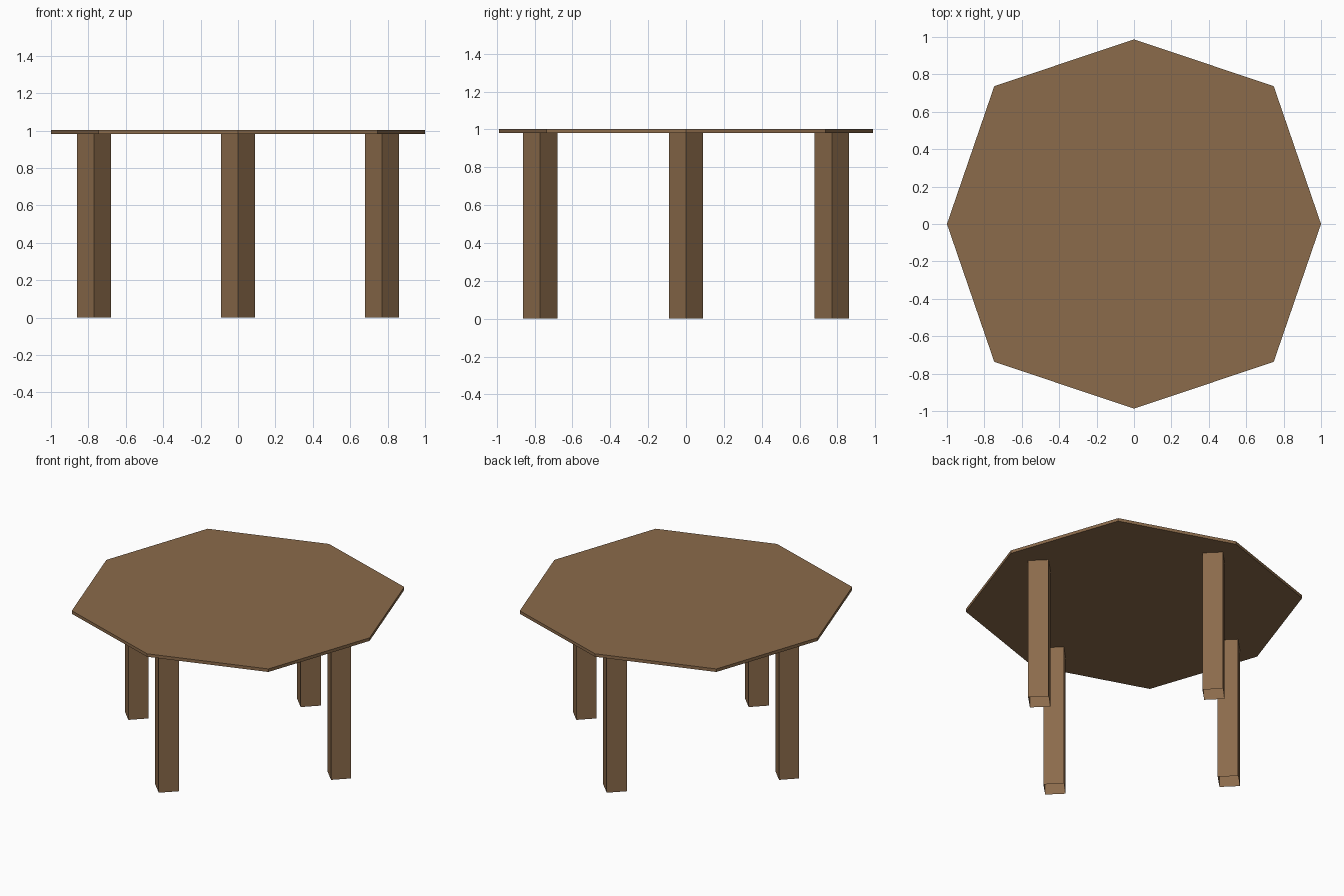
import bpy, bmesh

cube = bpy.data.objects.get("Cube")
if cube:
    bpy.data.objects.remove(cube, do_unlink=True)

# One brown wood colour for the whole table
wood = bpy.data.materials.new("brown_wood")
wood.use_nodes = True
colour = (0.26, 0.147, 0.07, 1)
wood.diffuse_color = colour
wood.node_tree.nodes["Principled BSDF"].inputs["Base Color"].default_value = colour

UNDERSIDE, TOP = 0.982, 1.003


def prism(name, outline, z0, z1, location=(0, 0, 0), capped=True):
    """Extrude a flat outline upward; uncapped prisms stay open at both ends."""
    bm = bmesh.new()
    low = [bm.verts.new((x, y, z0)) for x, y in outline]
    high = [bm.verts.new((x, y, z1)) for x, y in outline]
    n = len(outline)
    for i in range(n):
        j = (i + 1) % n
        bm.faces.new((low[i], low[j], high[j], high[i]))
    if capped:
        bm.faces.new(low[::-1])
        bm.faces.new(high)
    mesh = bpy.data.meshes.new(name)
    bm.to_mesh(mesh)
    bm.free()
    mesh.materials.append(wood)
    obj = bpy.data.objects.new(name, mesh)
    obj.location = location
    bpy.context.collection.objects.link(obj)
    return obj


# Thin eight-sided top
tip_x, tip_y, cx, cy = 1.0, 0.987, 0.747, 0.737
prism("table_top", [(tip_x, 0), (cx, cy), (0, tip_y), (-cx, cy),
                    (-tip_x, 0), (-cx, -cy), (0, -tip_y), (cx, -cy)],
      UNDERSIDE, TOP)

# Four hollow square legs, turned corner-on
r, d = 0.09, 0.77
diamond = [(r, 0), (0, r), (-r, 0), (0, -r)]
for name, x, y in (("left_leg", d, 0), ("right_leg", -d, 0),
                   ("front_leg", 0, -d), ("back_leg", 0, d)):
    prism(name, diamond, 0, UNDERSIDE, (x, y, 0), capped=False)
